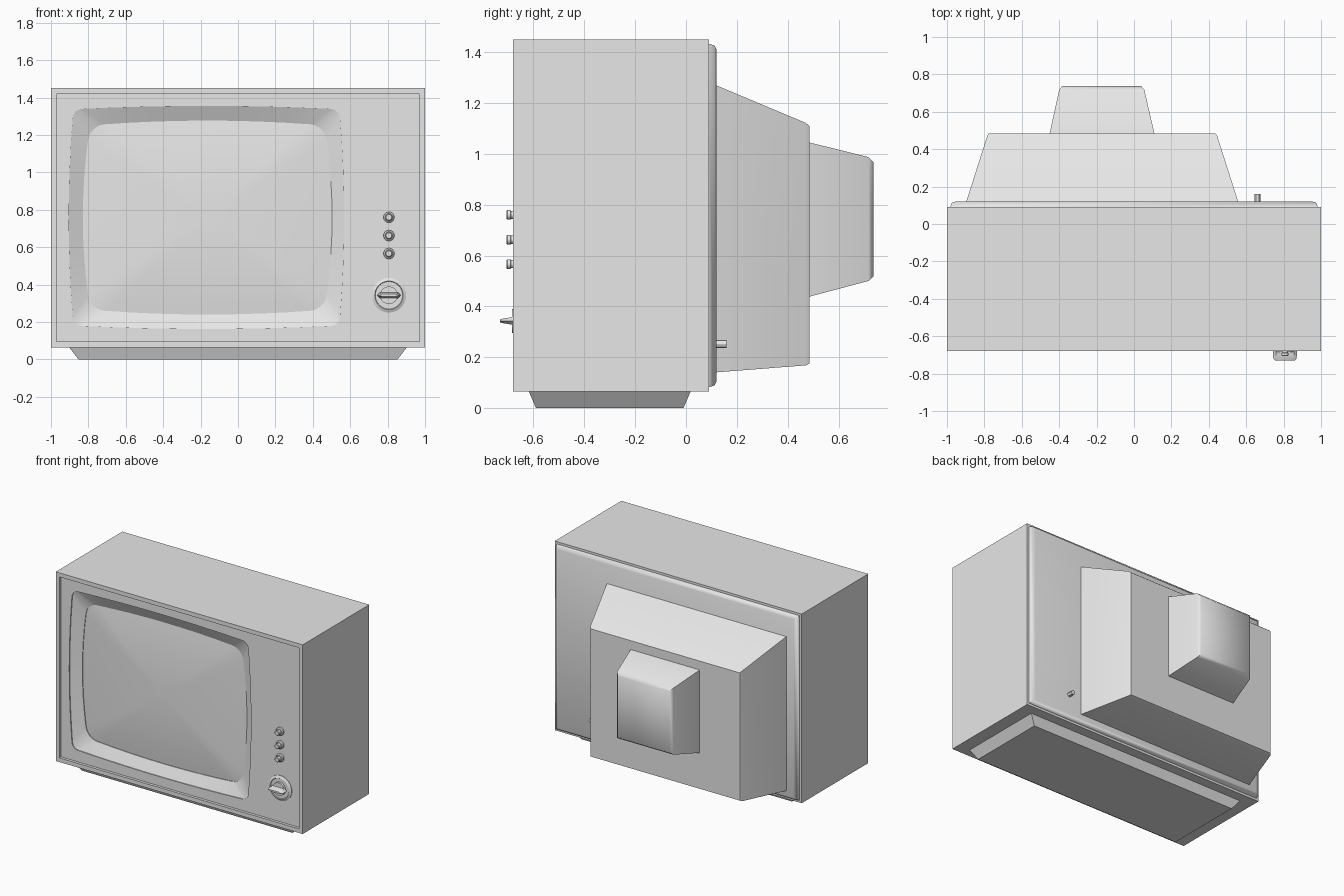
import bpy, bmesh
from math import sin, cos, pi, radians

cube = bpy.data.objects.get("Cube")
if cube:
    bpy.data.objects.remove(cube)

grey = bpy.data.materials.new("plain_grey")
grey.use_nodes = True
colour = (0.8, 0.8, 0.8, 1)
grey.diffuse_color = colour
grey.node_tree.nodes["Principled BSDF"].inputs["Base Color"].default_value = colour


def frame(x0, x1, z0, z1, y, r=0.0, bx=0.0, bz=0.0, n=8, m=6):
    """Rounded rectangle facing the front, with bowed sides."""
    cx, cz, hx, hz = (x0 + x1) / 2, (z0 + z1) / 2, (x1 - x0) / 2, (z1 - z0) / 2
    corners = []
    for k, (sx, sz) in enumerate([(1, 1), (-1, 1), (-1, -1), (1, -1)]):
        arc = [(k + i / m) * pi / 2 for i in range(m + 1)]
        corners.append([(sx * (hx - r) + r * cos(a), sz * (hz - r) + r * sin(a)) for a in arc])
    flat = []
    for k in range(4):
        flat += corners[k]
        a, b = corners[k][-1], corners[(k + 1) % 4][0]
        flat += [(a[0] + (b[0] - a[0]) * i / n, a[1] + (b[1] - a[1]) * i / n) for i in range(1, n)]
    return [(cx + u * (1 - bx * (w / hz) ** 2), y, cz + w * (1 - bz * (u / hx) ** 2))
            for u, w in flat]


def box_ring(x0, x1, z0, z1, y):
    return [(x0, y, z0), (x1, y, z0), (x1, y, z1), (x0, y, z1)]


def circle(x, z, r, y, n=24):
    return [(x + r * cos(2 * pi * i / n), y, z + r * sin(2 * pi * i / n)) for i in range(n)]


def finish(name, bm, angle):
    bmesh.ops.remove_doubles(bm, verts=bm.verts, dist=1e-5)
    mesh = bpy.data.meshes.new(name)
    bm.to_mesh(mesh)
    bm.free()
    mesh.materials.append(grey)
    obj = bpy.data.objects.new(name, mesh)
    bpy.context.collection.objects.link(obj)
    bpy.ops.object.select_all(action='DESELECT')
    bpy.context.view_layer.objects.active = obj
    obj.select_set(True)
    bpy.ops.object.shade_smooth_by_angle(angle=radians(angle))
    return obj


def loft(name, rings, back=True, front=True, angle=30):
    """Skin rings ordered from the back towards the front."""
    bm = bmesh.new()
    loops = [[bm.verts.new(p) for p in ring] for ring in rings]
    n = len(rings[0])
    for a, b in zip(loops, loops[1:]):
        for j in range(n):
            k = (j + 1) % n
            bm.faces.new((a[j], a[k], b[k], b[j]))
    if back:
        bm.faces.new(loops[0][::-1])
    if front:
        bm.faces.new(loops[-1])
    return finish(name, bm, angle)


# Cabinet shell with a narrow raised rim at the front
rim = (-0.97, 0.97, 0.095, 1.42)
loft("cabinet", [box_ring(-1, 1, 0.065, 1.45, 0.09), box_ring(-1, 1, 0.065, 1.45, -0.68),
                 box_ring(*rim, -0.68), box_ring(*rim, -0.66)], front=False)

# Front panel around the opening
opening = (-0.905, 0.567, 0.163, 1.355)
glass = (-0.83, 0.503, 0.24, 1.277)
mouth = dict(r=0.045, bx=0.035, bz=0.03)
bow = dict(r=0.08, bx=0.06, bz=0.05)
loft("front_panel", [frame(*rim, -0.66), frame(*opening, -0.66, **mouth)], False, False)

# Sloping screen surround with a small lip
loft("screen_surround", [frame(*opening, -0.66, **mouth), frame(*opening, -0.653, **mouth),
                         frame(*glass, -0.615, **bow), frame(*glass, -0.605, **bow)],
     False, False)

# Domed picture tube face
edge = frame(*glass, 0, **bow)
mx, mz = (glass[0] + glass[1]) / 2, (glass[2] + glass[3]) / 2
dome = []
for i in range(10):
    s = 1 - i / 10
    dome.append([(mx + (x - mx) * s, -0.61 - 0.035 * (1 - s * s), mz + (z - mz) * s)
                 for x, _, z in edge])
loft("screen", dome, back=False)

# Rear cover, tube housing and tube neck
loft("rear_cover", [box_ring(-0.955, 0.955, 0.105, 1.41, 0.12),
                    box_ring(-0.975, 0.975, 0.09, 1.425, 0.113),
                    box_ring(-0.985, 0.985, 0.08, 1.435, 0.085)], angle=75)
loft("tube_housing", [box_ring(-0.775, 0.435, 0.175, 1.11, 0.485),
                      box_ring(-0.785, 0.445, 0.168, 1.122, 0.47),
                      box_ring(-0.9, 0.56, 0.14, 1.273, 0.11)], angle=50)
loft("tube_neck", [box_ring(-0.383, 0.038, 0.52, 0.965, 0.738),
                   box_ring(-0.4, 0.055, 0.5, 0.987, 0.718),
                   box_ring(-0.452, 0.11, 0.437, 1.046, 0.48)], angle=50)

# Aerial socket on the back
loft("aerial_socket", [circle(0.66, 0.252, 0.016, y, 12) for y in (0.16, 0.11)])

# Tapered plinth
bm = bmesh.new()
bmesh.ops.create_cube(bm, size=2)
for v in bm.verts:
    top = v.co.z > 0
    v.co.x *= 0.907 if top else 0.853
    v.co.y = -0.3 + v.co.y * (0.32 if top else 0.29)
    v.co.z = 0.07 if top else 0
finish("plinth", bm, 30)

# Three push buttons, each in a collar
kx = 0.807
for i, z in enumerate((0.76, 0.662, 0.566)):
    loft(f"button_{i + 1}", [circle(kx, z, r, y) for r, y in
         ((0.029, -0.655), (0.029, -0.672), (0.022, -0.677), (0.016, -0.677),
          (0.016, -0.688), (0.019, -0.69), (0.019, -0.702), (0.015, -0.706))])

# Channel dial with a finger grip
kz = 0.343
loft("dial", [circle(kx, kz, r, y, 40) for r, y in
     ((0.092, -0.655), (0.092, -0.664), (0.076, -0.672), (0.073, -0.668),
      (0.047, -0.668), (0.047, -0.685))])
grip = []
for y, l, t in ((-0.68, 0.064, 0.016), (-0.7, 0.064, 0.012), (-0.72, 0.062, 0.009), (-0.731, 0.05, 0.006)):
    grip.append([(kx + u * l, y, kz + w * t) for u, w in
                 ((1, 0), (0.75, 1), (-0.75, 1), (-1, 0), (-0.75, -1), (0.75, -1))])
loft("dial_grip", grip)
